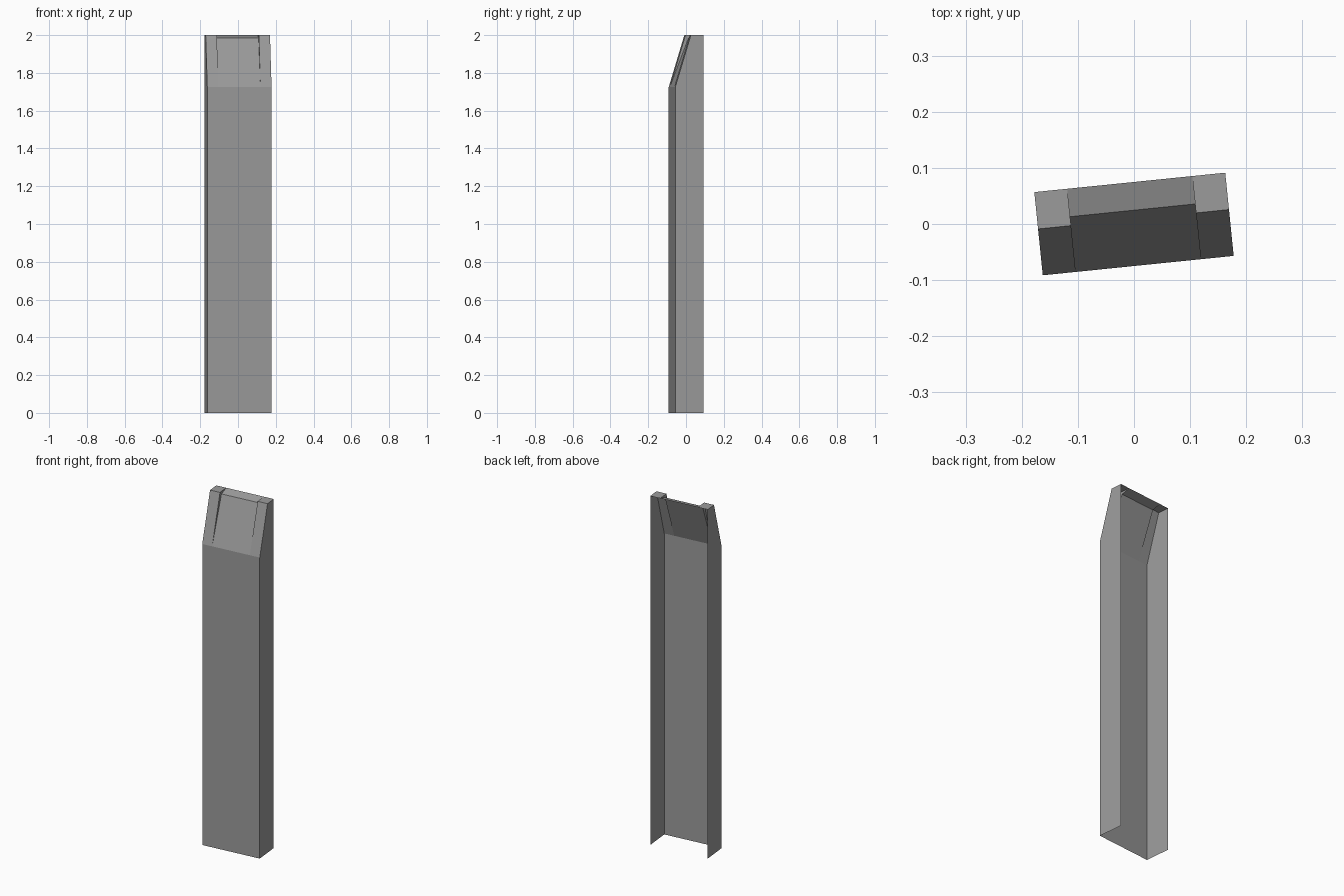
import bpy
import bmesh
from math import radians
from mathutils import Matrix

cube = bpy.data.objects.get("Cube")
if cube:
    bpy.data.objects.remove(cube, do_unlink=True)

W, D, H = 0.171, 0.149, 2.0      # half width, depth, height
POST = 0.112                     # inner edge of the corner posts
FOLD = 1.725                     # height where the front leans back
TURN = Matrix.Rotation(radians(5.8), 4, 'Z')

grey = bpy.data.materials.new("mid_grey")
grey.use_nodes = True
colour = (0.33, 0.33, 0.33, 1)
grey.diffuse_color = colour
grey.node_tree.nodes["Principled BSDF"].inputs["Base Color"].default_value = colour


def finish(name, bm):
    bm.transform(TURN @ Matrix.Translation((0, -D / 2, 0)))
    mesh = bpy.data.meshes.new(name)
    bm.to_mesh(mesh)
    bm.free()
    mesh.materials.append(grey)
    bpy.context.collection.objects.link(bpy.data.objects.new(name, mesh))


def sheet(name, profile, x0, x1):
    """Sweep an open (y, z) profile from x0 to x1, facing front and up."""
    bm = bmesh.new()
    rows = [[bm.verts.new((x, y, z)) for x in (x0, x1)] for y, z in profile]
    for a, b in zip(rows, rows[1:]):
        bm.faces.new((a[0], a[1], b[1], b[0]))
    finish(name, bm)


def plate(name, outline, x, facing):
    """Flat (y, z) outline standing at x, facing +x or -x."""
    bm = bmesh.new()
    face = bm.faces.new([bm.verts.new((x, y, z)) for y, z in outline])
    face.normal_update()
    if face.normal.x * facing < 0:
        face.normal_flip()
    finish(name, bm)


fold = (0, FOLD)
post_top = (0.083, H)
recess_top = (0.099, 1.985)
back_top = (D, H)

# Tall front and the recessed sloping centre of the hood
sheet("front_panel", [(0, 0), fold], -W, W)
sheet("hood_centre", [fold, recess_top, back_top], -POST, POST)

# Corner posts, side walls and the steps beside the recess
for side, s in (("right", -1), ("left", 1)):
    x0, x1 = sorted((s * POST, s * W))
    sheet(side + "_hood_post", [fold, post_top, back_top], x0, x1)
    plate(side + "_side_wall", [(0, 0), fold, post_top, back_top, (D, 0)], s * W, s)
    plate(side + "_recess_step", [fold, post_top, back_top, recess_top], s * POST, -s)
